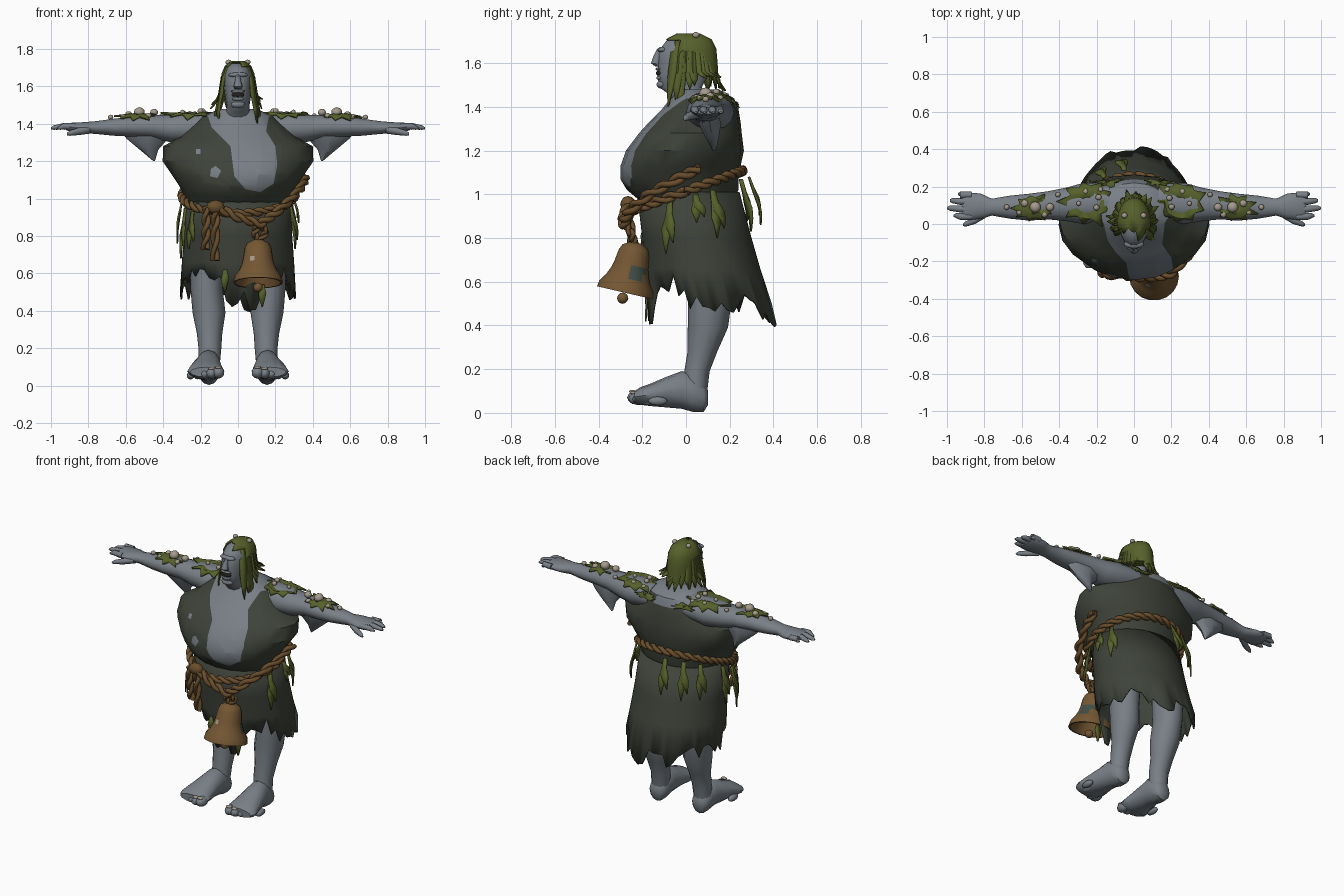
import bpy, bmesh, random
from math import sin, cos, pi, radians
from mathutils import Vector
from mathutils.bvhtree import BVHTree
random.seed(4)
if "Cube" in bpy.data.objects:
    bpy.data.objects.remove(bpy.data.objects["Cube"])

def material(name, *rgb):
    m = bpy.data.materials.new(name)
    m.use_nodes = True
    m.diffuse_color = (*rgb, 1)
    m.node_tree.nodes["Principled BSDF"].inputs["Base Color"].default_value = (*rgb, 1)
    return m

SKIN = material("grey skin", .19, .215, .24)
CLOTH = material("dark cloth", .048, .056, .042)
MOSS = material("green moss", .095, .12, .024)
ROPE = material("brown rope", .14, .075, .025)
BRONZE = material("bell bronze", .175, .095, .033)
SHELL = material("pale shell", .38, .33, .27)
DARK = material("dark mouth", .02, .015, .015)
PATINA = material("bell patina", .05, .075, .06)

def finish(name, bm, *mats, angle=50, thick=0):
    bmesh.ops.recalc_face_normals(bm, faces=bm.faces)
    me = bpy.data.meshes.new(name)
    bm.to_mesh(me)
    for m in mats:
        me.materials.append(m)
    me.shade_smooth()
    me.set_sharp_from_angle(angle=radians(angle))
    ob = bpy.data.objects.new(name, me)
    bpy.context.scene.collection.objects.link(ob)
    if thick:
        mod = ob.modifiers.new("thickness", 'SOLIDIFY')
        mod.thickness, mod.offset = thick, 0
    return ob

def loft_mesh(rings, axis='z', sides=12, cap=True):
    """Skin elliptical rings (x, y, z, radius, radius) placed across an axis."""
    bm, rows = bmesh.new(), []
    for x, y, z, a, b in rings:
        rows.append([])
        for i in range(sides):
            c, s = a * cos(2 * pi * i / sides), b * sin(2 * pi * i / sides)
            d = {'z': (c, s, 0), 'x': (0, c, s), 'y': (c, 0, s)}[axis]
            rows[-1].append(bm.verts.new((x + d[0], y + d[1], z + d[2])))
    for p, q in zip(rows, rows[1:]):
        for i in range(sides):
            bm.faces.new((p[i - 1], p[i], q[i], q[i - 1]))
    if cap:
        bm.faces.new(rows[0])
        bm.faces.new(rows[-1])
    return bm

def loft(name, rings, mat, axis='z', sides=12):
    return finish(name, loft_mesh(rings, axis, sides), mat)

def ball(name, loc, size, mat):
    bm = bmesh.new()
    bmesh.ops.create_icosphere(bm, subdivisions=2, radius=1)
    for v in bm.verts:
        v.co = Vector(loc) + v.co * Vector(size)
    finish(name, bm, mat)

def blade(name, pts, widths, side):
    """Flat mossy leaf or strand that follows points."""
    bm, side = bmesh.new(), Vector(side).normalized()
    rows = [[bm.verts.new(Vector(p) + side * w * k) for k in (-1, 1)] for p, w in zip(pts, widths)]
    for p, q in zip(rows, rows[1:]):
        bm.faces.new((p[0], p[1], q[1], q[0]))
    finish(name, bm, MOSS, thick=.008)

def twisted_rope(name, pts, r, pitch=.5, steps=12):
    pts = [Vector(p) for p in pts]
    path = [a.lerp(b, i / steps) for a, b in zip(pts, pts[1:]) for i in range(steps)] + pts[-1:]
    cu = bpy.data.curves.new(name, 'CURVE')
    cu.dimensions, cu.bevel_depth, cu.bevel_resolution, cu.use_fill_caps = '3D', r, 1, True
    for phase in (0, pi):
        sp = cu.splines.new('POLY')
        sp.points.add(len(path) - 1)
        for i, p in enumerate(path):
            t = (path[min(i + 1, len(path) - 1)] - path[max(i - 1, 0)]).normalized()
            u = t.cross(Vector((.3, .9, .1))).normalized()
            a = i * pitch + phase
            sp.points[i].co = (*(p + (u * cos(a) + t.cross(u) * sin(a)) * r * .9), 1)
    cu.materials.append(ROPE)
    bpy.context.scene.collection.objects.link(bpy.data.objects.new(name, cu))

def paint_front(bm, poly, index):
    """Cut an outline into the front faces and recolour what lies within."""
    xs, zs = zip(*poly)
    edges = list(zip(poly, poly[1:] + poly[:1]))
    def near(f):
        fx, fz = [v.co.x for v in f.verts], [v.co.z for v in f.verts]
        return (f.calc_center_median().y < .04 and max(fx) > min(xs) and min(fx) < max(xs)
                and max(fz) > min(zs) and min(fz) < max(zs))
    for (x1, z1), (x2, z2) in edges:
        fs = [f for f in bm.faces if near(f)]
        geom = list({e for f in fs for e in f.edges}) + list({v for f in fs for v in f.verts}) + fs
        bmesh.ops.bisect_plane(bm, geom=geom, plane_co=(x1, 0, z1), plane_no=(z2 - z1, 0, x1 - x2))
    for f in bm.faces:
        c = f.calc_center_median()
        hits = sum((z1 > c.z) != (z2 > c.z) and c.x < (x2 - x1) * (c.z - z1) / (z2 - z1) + x1
                   for (x1, z1), (x2, z2) in edges)
        if c.y < .04 and hits % 2:
            f.material_index = index

# Torso in a sleeveless tunic with a deep open neckline and two holes
body = [(.97, .275, -.21, .22), (1.02, .29, -.27, .24), (1.07, .315, -.3, .24), (1.13, .355, -.3, .25),
        (1.2, .403, -.275, .265), (1.28, .4, -.215, .255), (1.33, .31, -.17, .25), (1.39, .25, -.11, .24),
        (1.44, .19, -.07, .22), (1.48, .1, -.04, .15)]
bm = loft_mesh([(0, (f + b) / 2, z, rx, (b - f) / 2) for z, rx, f, b in body], sides=20)
for f in bm.faces:
    c = f.calc_center_median()
    f.material_index = int(c.z > 1.43 or (c.z > 1.4 and c.y > .1 and c.x < .06))
paint_front(bm, [(-.17, 1.47), (-.14, 1.38), (-.04, 1.28), (-.02, 1.12), (.04, 1.05), (.12, 1.035),
                 (.19, 1.08), (.21, 1.18), (.2, 1.28), (.15, 1.36), (.17, 1.47)], 1)
paint_front(bm, [(-.225, 1.24), (-.2, 1.24), (-.2, 1.265), (-.225, 1.265)], 1)
paint_front(bm, [(-.15, 1.12), (-.11, 1.11), (-.09, 1.15), (-.12, 1.175), (-.145, 1.16)], 1)
torso = finish("tunic_torso", bm, CLOTH, SKIN, angle=35)
# Ragged skirt
bm = loft_mesh([(0, .01, 1.01, .28, .23), (0, .05, .8, .285, .245), (0, .075, .66, .295, .26),
                (0, .105, .53, .305, .275)], sides=60, cap=False)
for v in bm.verts:
    if v.co.z < .54:
        drop = random.uniform(-.08, .05)
        if v.co.y > .25:
            drop -= .4 * (v.co.y - .25) + .02
            v.co.y += max(0, -drop) * .25
        elif v.co.y < 0:
            drop += -.05 if abs(v.co.x - .03) < .1 else .06
        v.co.z += drop
finish("ragged_skirt", bm, CLOTH, thick=.01)
for x, top in ((-.07, .62), (.13, .54)):
    blade("skirt_moss", [(x, -.178, top), (x, -.182, top - .05), (x, -.184, top - .12)], (.01, .022, .004), (1, 0, .2))
# Head and face
head = loft("head", [
    (0, .05, 1.40, .1, .1), (0, .0, 1.465, .066, .09), (0, -.025, 1.49, .06, .1), (0, -.015, 1.55, .07, .12),
    (0, -.01, 1.61, .077, .117), (0, -.005, 1.66, .076, .12), (0, .005, 1.7, .062, .1),
    (0, .01, 1.722, .035, .06)], SKIN, sides=14)
loft("nose", [(0, -.115, 1.665, .012, .018), (0, -.13, 1.63, .016, .02), (0, -.14, 1.6, .024, .02),
              (0, -.125, 1.585, .018, .015)], SKIN, sides=8)
for name, y, z, size, mat in (
        ("brow", -.108, 1.662, (.055, .024, .014), SKIN), ("mouth", -.122, 1.555, (.036, .016, .014), DARK),
        ("upper_lip", -.126, 1.574, (.04, .014, .008), SKIN), ("lower_lip", -.122, 1.533, (.034, .014, .01), SKIN),
        ("chin", -.11, 1.503, (.04, .026, .02), SKIN)):
    ball(name, (0, y, z), size, mat)
# Mossy hair cap and strands
bm = loft_mesh([(0, .02, 1.55, .085, .125), (0, .015, 1.61, .087, .125), (0, .005, 1.665, .085, .13),
                (0, .01, 1.707, .068, .105), (0, .01, 1.732, .034, .055)], sides=20)
bmesh.ops.delete(bm, context='FACES', geom=[f for f in bm.faces if f.calc_center_median().y < -.035 and
                 (f.calc_center_median().z < 1.69 or -.06 < f.calc_center_median().x < .01)])
hair = finish("hair_cap", bm, MOSS, thick=.008)
for deg in range(-34, 216, 12):
    a = radians(deg + random.uniform(-4, 4))
    end = random.uniform(1.35, 1.42) if sin(a) < 0 else random.uniform(1.46, 1.54)
    blade("hair_strand", [(r * cos(a), .01 + r * 1.25 * sin(a), z) for r, z in
          ((.064, 1.705), (.086, 1.65), (.1, 1.56), (.115, (1.56 + end) / 2), (random.uniform(.115, .15), end))],
          (.012, .02, .022, .016, .001), (-sin(a), cos(a), 0))
wear = [torso, head, hair]
for s, tag in ((1, "left_"), (-1, "right_")):
    def limb(part, rings, axis, sides=8):
        return loft(tag + part, [(s * r[0], *r[1:]) for r in rings], SKIN, axis, sides)
    # Arm with a loose fold of skin, fingers and thumb
    wear.append(limb("arm", [
        (.13, .12, 1.385, .1, .075), (.27, .11, 1.375, .11, .085), (.36, .105, 1.375, .09, .075),
        (.46, .1, 1.385, .075, .062), (.56, .09, 1.385, .072, .055), (.66, .09, 1.382, .062, .047),
        (.76, .09, 1.38, .045, .035), (.82, .095, 1.38, .068, .03), (.9, .095, 1.382, .075, .024),
        (.92, .095, 1.382, .06, .015)], 'x', 14))
    limb("arm_fold", [(.46, .1, 1.37, .18, .05), (.485, .11, 1.32, .11, .05), (.475, .12, 1.26, .048, .03),
                      (.448, .13, 1.2, .004, .008)], 'z')
    for y, tip in ((.04, .965), (.08, 1.0), (.12, .985), (.155, .94)):
        limb("finger", [(.87, y, 1.385, .019, .018), (.93, y, 1.388, .018, .017),
                        (tip - .015, y + .005, 1.38, .014, .012), (tip, y + .005, 1.376, .006, .005)], 'x')
    limb("thumb", [(.79, .06, 1.37, .025, .022), (.85, .02, 1.36, .02, .02), (.9, .0, 1.35, .014, .014),
                   (.915, -.005, 1.345, .006, .006)], 'x')
    # Leg, foot and toes
    limb("leg", [(.165, .115, .72, .09, .11), (.168, .11, .52, .086, .1), (.155, .1, .39, .088, .092),
                 (.152, .075, .28, .068, .068), (.15, .05, .19, .06, .058), (.155, .04, .08, .055, .055)], 'z', 12)
    limb("foot", [
        (.155, .1, .07, .035, .035), (.155, .08, .07, .055, .066), (.155, .03, .095, .063, .09),
        (.158, -.02, .105, .067, .086), (.165, -.09, .095, .08, .07), (.17, -.16, .083, .094, .052),
        (.172, -.21, .077, .1, .04), (.172, -.235, .073, .085, .026)], 'y', 12)
    for i in range(5):
        x, y, r = .105 + .037 * i, -.225 + .006 * i * i, .033 - .003 * i
        ball(tag + "toe", (s * x, y, .07 - .004 * i), (r, .045, r), SKIN)
        if i < 2:
            ball(tag + "toenail", (s * x, y - .02, .098 - .006 * i), (r * .6, .016, .008), SHELL)
# Forked weed leaves that hang from the waist
for deg, top, fall in ((-20, .97, .24), (5, 1, .13), (22, 1.02, .22), (100, 1.08, .22), (122, 1.07, .24),
                       (142, 1.05, .22), (175, 1, .24), (200, .95, .27), (216, .93, .2)):
    a = radians(deg)
    for k in (0, 1):
        reach = fall * (1 - .2 * k)
        blade("waist_weed", [(.29 * cos(a + d * k) + o * cos(a), .02 + .25 * sin(a) + d * k * .25 * cos(a)
              + o * 2.2 * sin(a), top - reach * t) for t, o, d in ((0, .01, 0), (.3, .02, .02), (.55, .03, .06),
              (.75, .035, .11), (1, .035, .14))], (.012, .014, .025, .014, .002), (-sin(a), cos(a), 0))
# Moss patches and shells that cling to the body
verts, polys = [], []
for ob in wear:
    k = len(verts)
    verts += [v.co.copy() for v in ob.data.vertices]
    polys += [[k + i for i in p.vertices] for p in ob.data.polygons]
tree = BVHTree.FromPolygons(verts, polys)

def cling(x, y, z, lift):
    loc, nor, _, _ = tree.find_nearest((x, y, z))
    return loc + nor * (lift if nor.dot(Vector((x, y, z)) - loc) > 0 else -lift)

def moss_patch(name, x, y, rx, ry, z, n=18):
    bm, rows = bmesh.new(), []
    for t in (.05, .4, .75, 1):
        rows.append([])
        for i in range(n):
            k = t if t < 1 else (random.uniform(1, 1.45) if i % 2 else .8)
            a = 2 * pi * i / n
            rows[-1].append(bm.verts.new(cling(x + rx * k * cos(a), y + ry * k * sin(a), z, .013)))
    for p, q in zip(rows, rows[1:]):
        for i in range(n):
            bm.faces.new((p[i - 1], q[i - 1], q[i], p[i]))
    finish(name, bm, MOSS, thick=.01)

for s in (1, -1):
    moss_patch("shoulder_moss", s * .25, .12, .12, .12, 1.45)
    moss_patch("back_moss", s * .14, .24, .06, .05, 1.42)
    moss_patch("arm_moss", s * .54, .085, .095, .07, 1.44)
    for x, y, r in ((.19, .15, .016), (.2, .08, .016), (.18, .21, .014), (.26, .19, .015), (.3, .11, .013),
                    (.41, .18, .014), (.45, .09, .022), (.48, .03, .016), (.53, .09, .03), (.59, .11, .02),
                    (.62, .04, .015), (.69, .09, .015), (.065, .05, .016)):
        ball("shell", cling(s * x, y, 1.5 if x > .1 else 1.75, r * .7), (r, r, r * .9), SHELL)
# Rope belt, rising toward the back, with a knot, loose ends and a swag that carries the bell
turns = [2 * pi * i / 40 for i in range(41)]
twisted_rope("rope_belt", [(.3 * cos(t), .258 * sin(t), 1.015 + .093 * sin(t)) for t in turns], .014, .84, 3)
twisted_rope("rope_swag", [(-.12, -.26, .96), (.0, -.285, .9), (.12, -.285, .865), (.2, -.265, .92),
                           (.29, -.17, 1.0), (.345, -.04, 1.07), (.36, .06, 1.12)], .015)
for x, end in ((-.17, .73), (-.12, .67)):
    twisted_rope("rope_end", [(x, -.265, .95), (x, -.255, .84), (x - .005, -.235, end)], .014, .4)
ball("rope_knot", (-.12, -.265, .955), (.05, .036, .038), ROPE)
twisted_rope("bell_loop", [(.11, -.235, .77), (.085, -.25, .82), (.12, -.28, .87), (.15, -.25, .82),
                           (.11, -.235, .77)], .011, .4)
# Bell with a patina patch, a pale chip and a clapper
bm = loft_mesh([(0, 0, z, r, r) for z, r in ((.18, .04), (.05, .095), (0, .122), (0, .133), (.03, .128), (.065, .104),
                (.1, .089), (.13, .081), (.19, .072), (.215, .06), (.235, .025))], sides=18)
for f in bm.faces:
    c = f.calc_center_median()
    f.material_index = int(c.x > .05 and .07 < c.z < .12 and -.01 < c.y < .07 and c.xy.length > .08)
paint_front(bm, [(-.042, .105), (-.018, .105), (-.018, .13), (-.042, .13)], 2)
bell = finish("bell", bm, BRONZE, PATINA, SHELL)
bell.location, bell.rotation_euler.x = (.107, -.28, .55), radians(-13)
ball("bell_clapper", (.107, -.29, .525), (.026, .026, .026), BRONZE)
